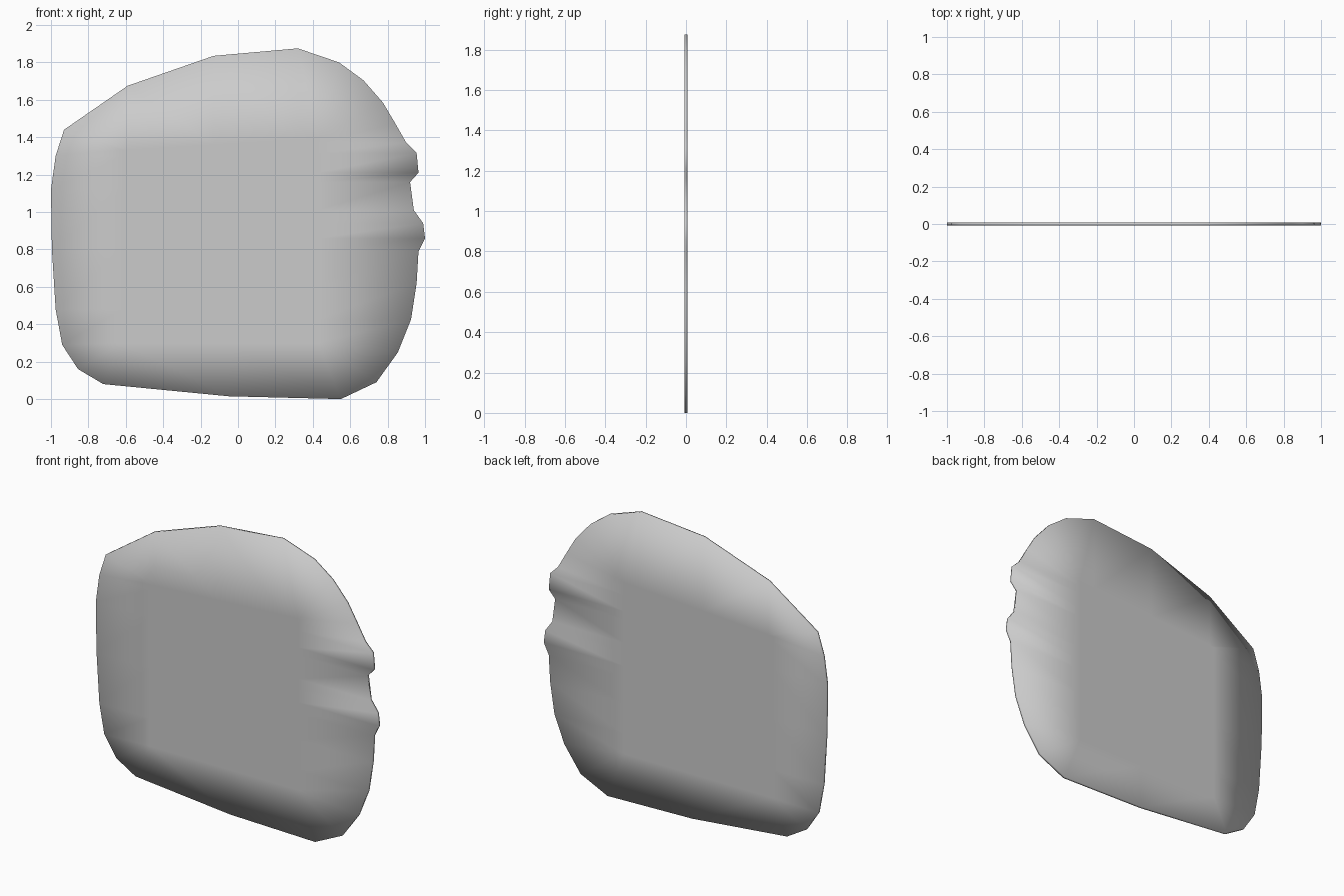
import bpy, bmesh

if "Cube" in bpy.data.objects:
    bpy.data.objects.remove(bpy.data.objects["Cube"])

# Slab outline (x, z), clockwise from the upper left corner
OUTLINE = [
    (-0.93, 1.44), (-0.59, 1.675), (-0.13, 1.835), (0.32, 1.875), (0.54, 1.80),
    (0.67, 1.705), (0.775, 1.585), (0.84, 1.475), (0.90, 1.37), (0.955, 1.315),
    (0.965, 1.21), (0.92, 1.16), (0.94, 1.01), (0.99, 0.94), (1.0, 0.86),
    (0.965, 0.79), (0.955, 0.62), (0.925, 0.425), (0.855, 0.25), (0.74, 0.09),
    (0.55, 0.0), (-0.05, 0.015), (-0.72, 0.08), (-0.855, 0.16), (-0.94, 0.29),
    (-0.975, 0.48), (-0.995, 0.80), (-1.0, 1.12), (-0.975, 1.30)]
HALF = 0.008


def clamp(v, low, high):
    return max(low, min(high, v))


def inner(x, z):
    # Flat centre area that the shaded border blends into
    x = clamp(x, -0.62, 0.43)
    return x, clamp(z, 0.3, 1.37 + 0.06 * x)


bm = bmesh.new()
n = len(OUTLINE)
rims = []

# Front and back faces: centre polygon with a border ring
for y in (-HALF, HALF):
    rim = [bm.verts.new((x, y, z)) for x, z in OUTLINE]
    core = [bm.verts.new((p[0], y, p[1])) for p in (inner(*q) for q in OUTLINE)]
    for i in range(n):
        j = (i + 1) % n
        bm.faces.new((rim[i], rim[j], core[j], core[i]))
    bm.faces.new(core)
    rims.append(rim)

# Thin edge joining the two faces
front, back = rims
for i in range(n):
    j = (i + 1) % n
    bm.faces.new((front[i], front[j], back[j], back[i]))

bmesh.ops.remove_doubles(bm, verts=bm.verts[:], dist=0.0005)
bmesh.ops.recalc_face_normals(bm, faces=bm.faces[:])
for f in bm.faces:
    f.smooth = True

mesh = bpy.data.meshes.new("slab")
bm.to_mesh(mesh)
bm.free()
slab = bpy.data.objects.new("slab", mesh)
bpy.context.collection.objects.link(slab)
